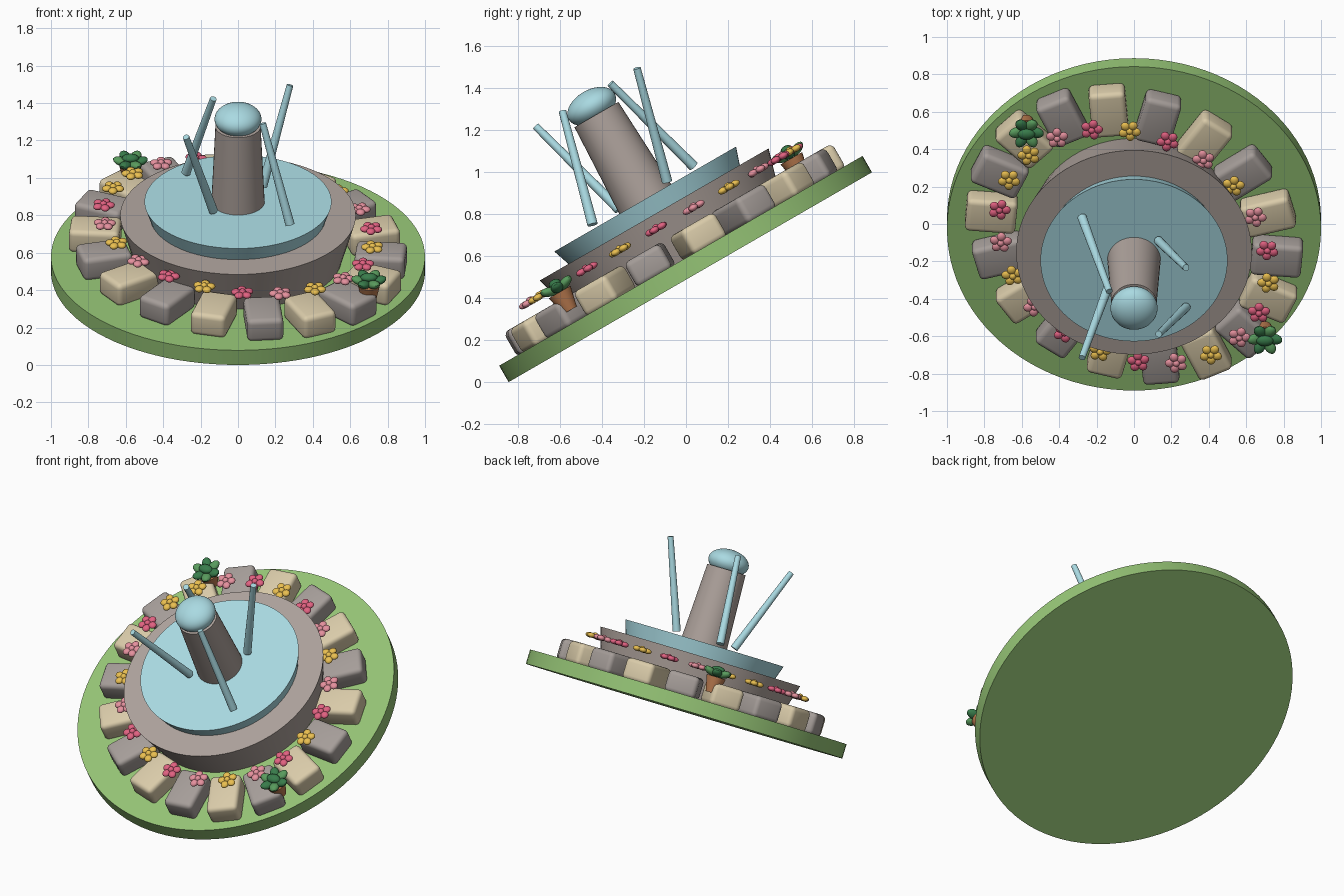
import bpy, bmesh
from math import cos, sin, pi, radians
from mathutils import Matrix, Vector, Euler

if "Cube" in bpy.data.objects:
    bpy.data.objects.remove(bpy.data.objects["Cube"])

# The whole fountain is modelled upright, then tipped 30 degrees forward
TILT = Matrix.Translation((0, 0.0205, 0.5)) @ Matrix.Rotation(radians(30), 4, 'X')


def material(name, rgb):
    m = bpy.data.materials.new(name)
    m.diffuse_color = (*rgb, 1)
    m.use_nodes = True
    m.node_tree.nodes["Principled BSDF"].inputs["Base Color"].default_value = m.diffuse_color
    return m


GRASS = material("grass", (0.30, 0.55, 0.18))
WATER = material("water", (0.40, 0.70, 0.76))
MASONRY = material("masonry", (0.42, 0.36, 0.33))
TAN = material("tan_stone", (0.70, 0.60, 0.40))
GREY = material("grey_stone", (0.38, 0.34, 0.32))
CLAY = material("clay", (0.50, 0.20, 0.08))
LEAF = [material("leaf_dark", (0.04, 0.20, 0.07)), material("leaf_light", (0.10, 0.33, 0.11))]
PETAL = {"P": material("pink", (0.78, 0.28, 0.34)),
         "R": material("rose", (0.75, 0.12, 0.22)),
         "Y": material("yellow", (0.82, 0.52, 0.08))}


def finish(bm, name, mat, smooth=40):
    bm.transform(TILT)
    me = bpy.data.meshes.new(name)
    bm.to_mesh(me)
    bm.free()
    ob = bpy.data.objects.new(name, me)
    bpy.context.collection.objects.link(ob)
    me.materials.append(mat)
    bpy.ops.object.select_all(action='DESELECT')
    ob.select_set(True)
    bpy.context.view_layer.objects.active = ob
    bpy.ops.object.shade_smooth_by_angle(angle=radians(smooth))
    return ob


def cone(name, mat, a, b, ra, rb, segs=64):
    a, b = Vector(a), Vector(b)
    d = b - a
    mx = Matrix.Translation((a + b) / 2) @ d.to_track_quat('Z', 'Y').to_matrix().to_4x4()
    bm = bmesh.new()
    bmesh.ops.create_cone(bm, cap_ends=True, segments=segs, radius1=ra, radius2=rb,
                          depth=d.length, matrix=mx)
    return finish(bm, name, mat)


def blob(bm, loc, size, rot=(0, 0, 0), segs=14, rings=8):
    bmesh.ops.create_uvsphere(bm, u_segments=segs, v_segments=rings, radius=1,
                              matrix=Matrix.LocRotScale(Vector(loc), Euler(rot), Vector(size)))


def oval(t, a, b):
    # point on an oval ring whose long axis lies at -45 degrees
    p = Matrix.Rotation(-pi / 4, 2) @ Vector((a * cos(t), b * sin(t)))
    return p.x, p.y


# Lawn, basin, water and central column
cone("lawn", GRASS, (0, 0, 0), (0, 0, 0.09), 1, 1, 96)
cone("basin", MASONRY, (0, 0, 0.085), (0, 0, 0.345), 0.555, 0.63, 80)
cone("water_bowl", WATER, (0, 0, 0.34), (0, 0, 0.43), 0.47, 0.5, 80)
cone("column", MASONRY, (0, 0, 0.42), (0, 0, 0.895), 0.143, 0.121, 40)
bm = bmesh.new()
blob(bm, (0, 0, 0.94), (0.126, 0.126, 0.079), segs=40, rings=20)
finish(bm, "column_cap", WATER)

# Four leaning water jets, alternately leaning in and out
for i, (sx, sy, lo, hi) in enumerate([(-1, 1, .278, .132), (-1, -1, .132, .278),
                                      (1, 1, .132, .278), (1, -1, .278, .132)]):
    cone(f"water_jet_{i + 1}", WATER, (sx * lo, sy * lo, 0.45), (sx * hi, sy * hi, 0.99),
         0.025, 0.018, 16)

# Ring of rounded stones
for k in range(18):
    t = k * 2 * pi / 18
    x, y = oval(t, 0.83, 0.69)
    bm = bmesh.new()
    bmesh.ops.create_cube(bm, size=1)
    bmesh.ops.scale(bm, vec=(0.27, 0.195, 0.135), verts=bm.verts)
    bmesh.ops.bevel(bm, geom=bm.edges[:], offset=0.028, segments=4, profile=0.5, affect='EDGES')
    bm.transform(Matrix.Translation((x, y, 0.148)) @ Matrix.Rotation(t - pi / 4, 4, 'Z'))
    finish(bm, f"stone_{k + 1}", TAN if k % 2 else GREY)

# Ring of five-petalled flowers
for k, c in enumerate("PRYRPYPRYRPYYRPYPRYRPY"):
    t = k * 2 * pi / 22
    x, y = oval(t, 0.795, 0.645)
    bm = bmesh.new()
    for j in range(5):
        a = j * 2 * pi / 5 + t
        blob(bm, (x + 0.035 * cos(a), y + 0.035 * sin(a), 0.28), (0.026, 0.024, 0.016), (0, 0, a))
    blob(bm, (x, y, 0.285), (0.019, 0.019, 0.018))
    finish(bm, f"flower_{k + 1}", PETAL[c])

# Two potted plants
for n, (x, y) in enumerate([(0.70, -0.575), (-0.575, 0.70)]):
    cone(f"plant_pot_{n + 1}", CLAY, (x, y, 0.15), (x, y, 0.25), 0.037, 0.06, 24)
    for j in range(7):
        a = j * 2 * pi / 6
        r = 0.05 if j < 6 else 0
        bm = bmesh.new()
        blob(bm, (x + r * cos(a), y + r * sin(a), 0.275 if j < 6 else 0.295),
             (0.046, 0.031, 0.022), (0, -0.35 if j < 6 else 0, a))
        finish(bm, f"plant_{n + 1}_leaf_{j + 1}", LEAF[j % 2])
